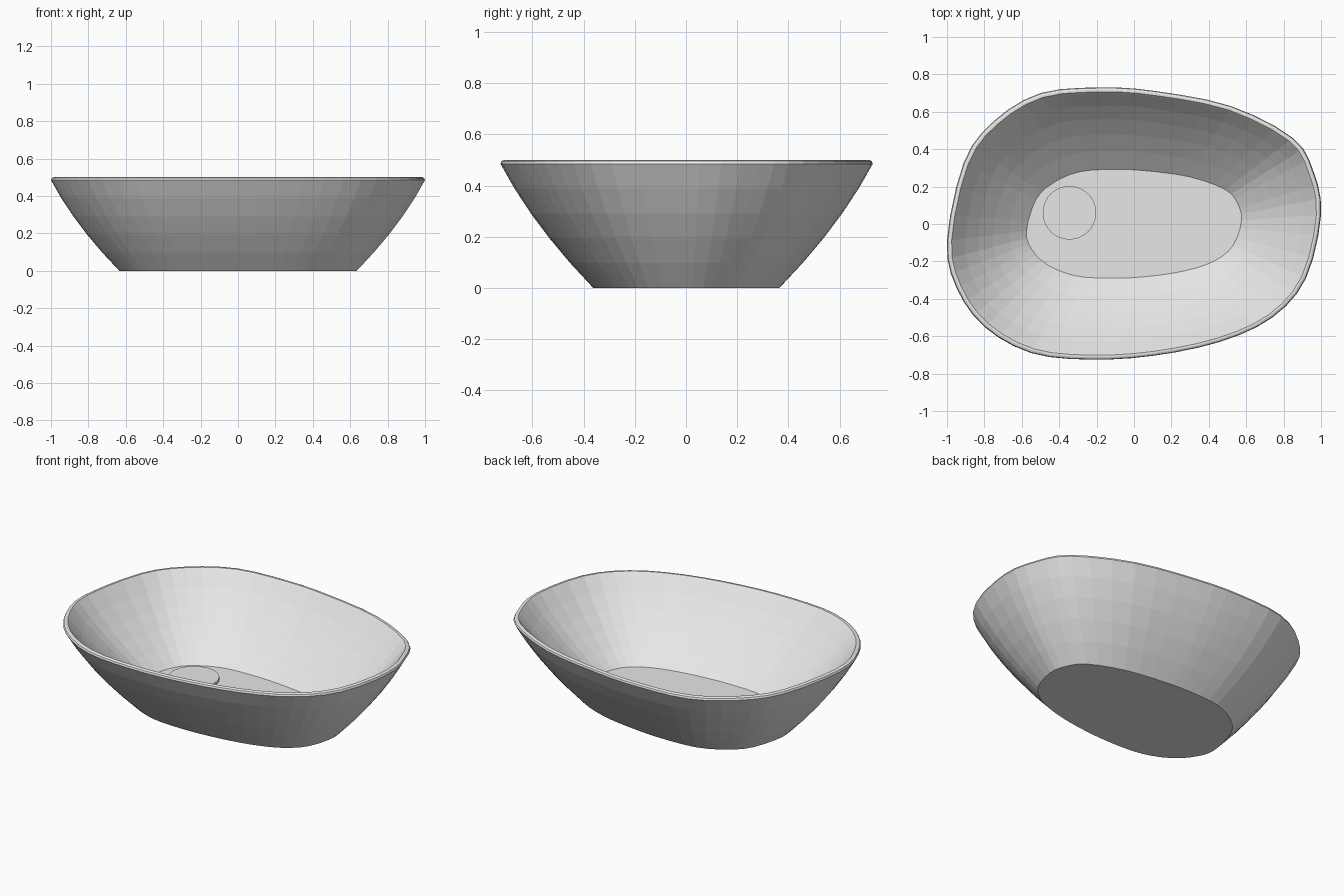
import bpy
import bmesh
import math
from mathutils import Vector

cube = bpy.data.objects.get("Cube")
if cube:
    bpy.data.objects.remove(cube)

ceramic = bpy.data.materials.new("pale_grey_ceramic")
ceramic.use_nodes = True
colour = (0.8, 0.8, 0.8, 1)
ceramic.diffuse_color = colour
ceramic.node_tree.nodes["Principled BSDF"].inputs["Base Color"].default_value = colour

# Egg-shaped rim outline, counter-clockwise
KEYS = [(1, 0.05), (0.96, 0.28), (0.85, 0.46), (0.52, 0.63), (0.12, 0.71),
        (-0.17, 0.73), (-0.5, 0.7), (-0.75, 0.55), (-0.91, 0.33), (-1, -0.09),
        (-0.95, -0.34), (-0.8, -0.55), (-0.55, -0.69), (-0.24, -0.725),
        (0.1, -0.705), (0.46, -0.63), (0.74, -0.5), (0.92, -0.29)]


def smooth_loop(keys, steps):
    """Closed spline through the key points."""
    pts = [Vector(k) for k in keys]
    n = len(pts)
    loop = []
    for i in range(n):
        a, b, c, d = (pts[(i + j) % n] for j in (-1, 0, 1, 2))
        for s in range(steps):
            t = s / steps
            loop.append(0.5 * (2 * b + (c - a) * t + (2 * a - 5 * b + 4 * c - d) * t ** 2
                               + (3 * b - a - 3 * c + d) * t ** 3))
    return loop


def wall(bottom, top, steps, bulge):
    """Levels (x scale, y scale, z) of a gently bowed wall."""
    levels = []
    for i in range(steps + 1):
        t = i / steps
        u = t + bulge * t * (1 - t)
        levels.append((bottom[0] + (top[0] - bottom[0]) * u,
                       bottom[1] + (top[1] - bottom[1]) * u,
                       bottom[2] + (top[2] - bottom[2]) * t))
    return levels


def add_object(name, bm):
    bmesh.ops.recalc_face_normals(bm, faces=bm.faces)
    mesh = bpy.data.meshes.new(name)
    bm.to_mesh(mesh)
    bm.free()
    mesh.materials.append(ceramic)
    obj = bpy.data.objects.new(name, mesh)
    bpy.context.collection.objects.link(obj)
    return obj


# Basin: outer wall up, rounded rim, inner wall down to the floor
FLOOR = 0.09
outer = wall((0.635, 0.5, 0), (1, 1, 0.485), 5, 0.3)
rim = [(0.995, 0.995, 0.496), (0.985, 0.982, 0.5), (0.975, 0.967, 0.5)]
inner = wall((0.575, 0.4, FLOOR), (0.967, 0.955, 0.49), 5, 0.25)
outline = smooth_loop(KEYS, 3)

bm = bmesh.new()
rings = [[bm.verts.new((p.x * sx, p.y * sy, z)) for p in outline]
         for sx, sy, z in outer + rim + inner[::-1]]
for low, high in zip(rings, rings[1:]):
    for i in range(len(outline)):
        j = (i + 1) % len(outline)
        bm.faces.new((low[i], low[j], high[j], high[i]))
bm.faces.new(rings[0][::-1])
bm.faces.new(rings[-1])
add_object("basin", bm)

# Round drain cover on the floor
bm = bmesh.new()
bmesh.ops.create_cone(bm, cap_ends=True, segments=40, radius1=0.143, radius2=0.143, depth=0.03)
drain = add_object("drain_cover", bm)
drain.location = (-0.345, 0.06, FLOOR)
